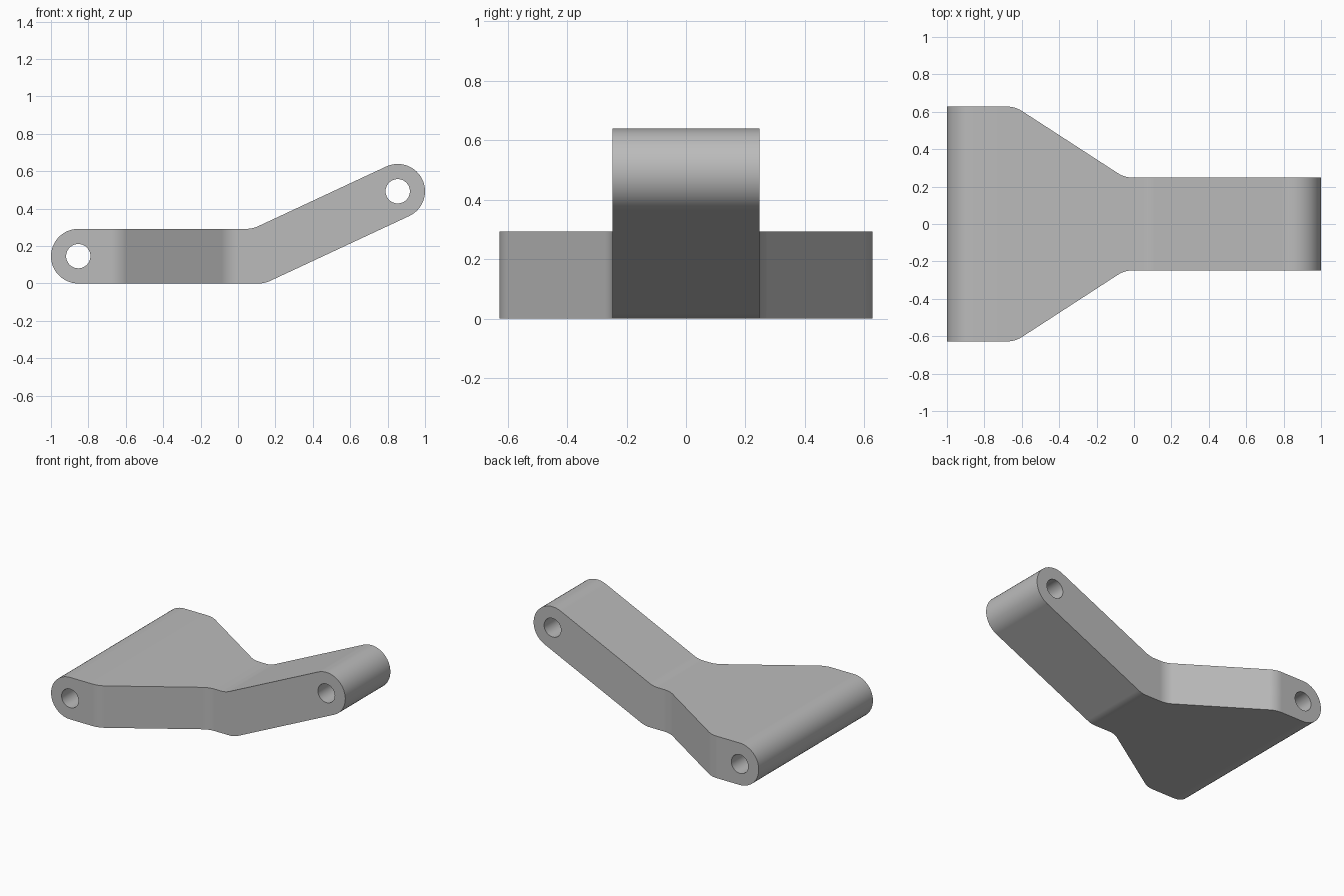
import bpy, bmesh
from math import radians, pi, sin, cos, tan
from mathutils import Vector

cube = bpy.data.objects.get("Cube")
if cube:
    bpy.data.objects.remove(cube, do_unlink=True)

R = 0.146            # half thickness of the arm and radius of its ends
HOLE = 0.065
SLOPE = radians(25)
LOW = Vector((R - 1, R))
HIGH = Vector((1 - R, 0.493))


def arc(center, radius, start, end, steps):
    """Points along a circle."""
    angles = [start + (end - start) * i / steps for i in range(steps + 1)]
    return [center + radius * Vector((cos(a), sin(a))) for a in angles]


def fillet(corner, before, after, radius=0.15, steps=6):
    """Round the corner between two straight runs."""
    u, v = (before - corner).normalized(), (after - corner).normalized()
    half = u.angle(v) / 2
    center = corner + (u + v).normalized() * radius / sin(half)
    a = corner + u * radius / tan(half) - center
    b = corner + v * radius / tan(half) - center
    return [center + a.lerp(b, i / steps).normalized() * radius for i in range(steps + 1)]


def loop_edges(bm, points):
    """Closed ring of edges in the side plane."""
    verts = [bm.verts.new((p.x, 0, p.y)) for p in points]
    return [bm.edges.new((verts[i - 1], verts[i])) for i in range(len(verts))]


# Side outline: flat pad, bend, and raised arm with round ends
low_arc = arc(LOW, R, 1.5 * pi, 0.5 * pi, 24)
high_arc = arc(HIGH, R, pi / 2 + SLOPE, SLOPE - pi / 2, 24)
top, under = high_arc[0], high_arc[-1]
top_bend = Vector((top.x - (top.y - 2 * R) / tan(SLOPE), 2 * R))
under_bend = Vector((under.x - under.y / tan(SLOPE), 0))
side = (low_arc + fillet(top_bend, low_arc[-1], top) + high_arc
        + fillet(under_bend, under, low_arc[0]))

# Plan outline: wide pad tapering to a narrow arm
wide, neck = Vector((-0.636, 0.628)), Vector((-0.05, 0.248))
plan = (fillet(wide, Vector((-1, wide.y)), neck)
        + fillet(neck, wide, Vector((1, neck.y))))


def half_width(x):
    """Half of the arm's width at a given x."""
    if x <= plan[0].x:
        return wide.y
    for p, q in zip(plan, plan[1:]):
        if x <= q.x:
            return p.y + (q.y - p.y) * (x - p.x) / (q.x - p.x)
    return neck.y


# Flat side sheet with both pivot holes, sliced wherever the width changes
bm = bmesh.new()
edges = loop_edges(bm, side)
for center in (LOW, HIGH):
    edges += loop_edges(bm, arc(center, HOLE, 0, 2 * pi, 40)[:-1])
bmesh.ops.triangle_fill(bm, edges=edges, use_beauty=True, normal=(0, -1, 0))
for p in plan:
    bmesh.ops.bisect_plane(bm, geom=bm.verts[:] + bm.edges[:] + bm.faces[:],
                           plane_co=(p.x, 0, 0), plane_no=(1, 0, 0))

# Second sheet, with a wall joining every rim edge to its copy
rim = [e for e in bm.edges if e.is_boundary]
front = bm.verts[:]
twin = bmesh.ops.duplicate(bm, geom=front + bm.edges[:] + bm.faces[:])["vert_map"]
for e in rim:
    a, b = e.verts
    bm.faces.new((a, b, twin[b], twin[a]))
for v in front:
    width = half_width(v.co.x)
    v.co.y = -width
    twin[v].co.y = width
bmesh.ops.recalc_face_normals(bm, faces=bm.faces[:])
mesh = bpy.data.meshes.new("bent_link_arm")
bm.to_mesh(mesh)
bm.free()
arm = bpy.data.objects.new("bent_link_arm", mesh)
bpy.context.collection.objects.link(arm)

# Plain grey finish
grey = bpy.data.materials.new("grey")
grey.use_nodes = True
grey.diffuse_color = (0.5, 0.5, 0.5, 1)
grey.node_tree.nodes["Principled BSDF"].inputs["Base Color"].default_value = grey.diffuse_color
mesh.materials.append(grey)

# Smooth round ends and bends, sharp side edges
bpy.context.view_layer.objects.active = arm
arm.select_set(True)
bpy.ops.object.shade_smooth_by_angle(angle=radians(20))
weighted = arm.modifiers.new("Weighted Normals", "WEIGHTED_NORMAL")
weighted.keep_sharp = True
